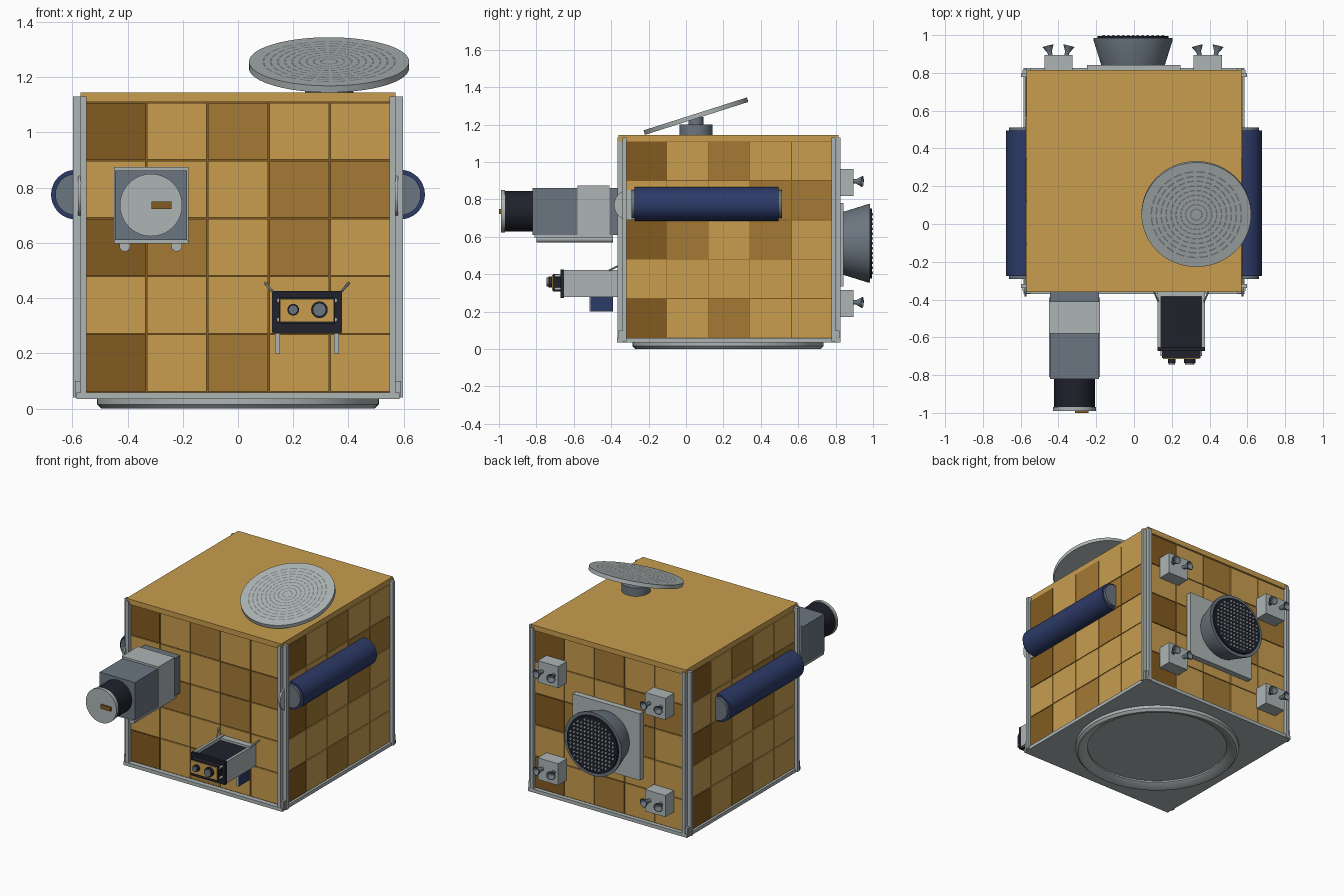
import bpy, bmesh, math
from mathutils import Vector, Matrix

cube = bpy.data.objects.get("Cube")
if cube:
    bpy.data.objects.remove(cube, do_unlink=True)


def material(name, r, g, b):
    m = bpy.data.materials.new(name)
    m.use_nodes = True
    m.diffuse_color = (r, g, b, 1)
    m.node_tree.nodes["Principled BSDF"].inputs["Base Color"].default_value = (r, g, b, 1)
    return m


GOLD = material("gold panel", .58, .34, .078)
BROWN = material("brown panel", .37, .195, .035)
DARK = material("dark brown panel", .225, .105, .014)
LIGHT = material("light grey metal", .42, .46, .46)
STEEL = material("steel grey", .2, .22, .225)
SLATE = material("slate grey", .147, .181, .216)
BLACK = material("black", .014, .015, .024)
BLUE = material("navy blue", .025, .042, .135)


def finish(name, bm, mats, smooth=False):
    bmesh.ops.recalc_face_normals(bm, faces=bm.faces)
    me = bpy.data.meshes.new(name)
    bm.to_mesh(me)
    bm.free()
    for m in mats:
        me.materials.append(m)
    ob = bpy.data.objects.new(name, me)
    bpy.context.collection.objects.link(ob)
    if smooth:
        bpy.ops.object.select_all(action='DESELECT')
        ob.select_set(True)
        bpy.context.view_layer.objects.active = ob
        bpy.ops.object.shade_smooth_by_angle(angle=math.radians(35))
    return ob


def add_box(bm, x, y, z, turn=None, index=0):
    """Add a box given by (min, max) pairs, optionally transformed."""
    centre = Vector([(a + b) / 2 for a, b in (x, y, z)])
    size = [b - a for a, b in (x, y, z)]
    mat = Matrix.Translation(centre) @ Matrix.Diagonal((*size, 1))
    verts = bmesh.ops.create_cube(bm, size=1, matrix=(turn or Matrix()) @ mat)["verts"]
    for f in {f for v in verts for f in v.link_faces}:
        f.material_index = index


def box(name, x, y, z, mat):
    bm = bmesh.new()
    add_box(bm, x, y, z)
    return finish(name, bm, [mat])


def lathe(name, profile, loc, axis, mats, segs=48, closed=False, rule=None):
    """Turn (radius, height) points round an axis through loc."""
    bm = bmesh.new()
    rings = [[bm.verts.new((r * math.cos(a), r * math.sin(a), h))
              for a in (2 * math.pi * i / segs for i in range(segs))] for r, h in profile]
    pairs = list(zip(rings, rings[1:])) + ([(rings[-1], rings[0])] if closed else [])
    for j, (lo, hi) in enumerate(pairs):
        for i in range(segs):
            k = (i + 1) % segs
            f = bm.faces.new((lo[i], lo[k], hi[k], hi[i]))
            f.material_index = rule(j, i) if rule else 0
    if not closed:
        bm.faces.new(rings[0])
        bm.faces.new(rings[-1])
    ob = finish(name, bm, mats, True)
    ob.location = loc
    ob.rotation_mode = 'QUATERNION'
    ob.rotation_quaternion = Vector((0, 0, 1)).rotation_difference(Vector(axis))
    return ob


def rod(name, a, b, r, mat, segs=32):
    d = Vector(b) - Vector(a)
    return lathe(name, [(r, 0), (r, d.length)], a, d, [mat], segs)


# Body core, lid and base
MID = .23
box("body_core", (-.568, .568), (MID - .568, MID + .568), (.04, 1.112), DARK)
box("lid", (-.57, .57), (-.36, .815), (1.11, 1.145), GOLD)
box("base_plate", (-.585, .585), (-.37, .825), (.035, .058), LIGHT)
lathe("base_ring", [(.51, .036), (.51, .015), (.495, 0), (.48, 0), (.435, .025), (.435, .036)],
      (0, .225, 0), (0, 0, 1), [LIGHT], 96, closed=True)

# Patchwork panels and corner strips, repeated on the four sides
PATTERN = ("DLMLL", "LLLLL", "DMLML", "LLLMM", "DLMLL")
GAP, W, H = .0025, .222, .21
for k, side in enumerate(("front", "left", "back", "right")):
    turn = Matrix.Translation((0, MID, 0)) @ Matrix.Rotation(k * math.pi / 2, 4, 'Z')
    bm = bmesh.new()
    for r, row in enumerate(PATTERN):
        for c, key in enumerate(row):
            u, z = -.555 + c * W, .06 + r * H
            add_box(bm, (u + GAP, u + W - GAP), (-.575, -.56), (z + GAP, z + H - GAP),
                    turn, "LMD".index(key))
    finish(side + "_panels", bm, [GOLD, BROWN, DARK])
    bm = bmesh.new()
    for s in (-1, 1):
        add_box(bm, sorted((s * .548, s * .57)), (-.597, -.565), (.04, 1.13), turn)
        add_box(bm, sorted((s * .56, s * .585)), (-.59, -.565), (.04, 1.0 / 10), turn)
    finish(side + "_corner_strips", bm, [LIGHT])

# Side tubes with end caps and round hinge discs
for s, side in ((1, "left"), (-1, "right")):
    x = s * .587
    rod(side + "_tube", (x, -.275, .775), (x, .495, .775), .09, BLUE, 48)
    rod(side + "_tube_caps", (x, -.292, .775), (x, .512, .775), .075, SLATE, 48)
    rod(side + "_hinge_disc", (s * .568, -.305, .77), (s * .58, -.305, .77), .08, LIGHT)

# Tilted dish with dashed slots in rings
radii = [(.03 + .026 * i + d, .0125) for i in reversed(range(9)) for d in (.004, -.004)]
tilt = math.atan2(.175, .55)
lathe("dish", [(.29, -.0125), (.29, .0125)] + radii, (.33, .053, 1.245),
      (0, -math.sin(tilt), math.cos(tilt)), [LIGHT, STEEL], 96,
      rule=lambda j, i: int(j >= 2 and j % 2 == 0 and i % 4 != 0))
rod("dish_post", (.33, .053, 1.14), (.33, .053, 1.2), .088, SLATE, 48)
rod("dish_joint", (.33, .053, 1.19), (.33, .053, 1.24), .04, SLATE)

# Front lens unit
CX, CZ = -.315, .737
box("lens_housing", (CX - .13, CX + .13), (-.82, -.34), (.61, .862), SLATE)
box("lens_collar", (CX - .135, CX + .135), (-.58, -.41), (.602, .875), LIGHT)
box("lens_tray", (CX - .135, CX + .135), (-.81, -.39), (.597, .611), LIGHT)
rod("lens_barrel", (CX, -.97, CZ), (CX, -.81, CZ), .108, BLACK, 48)
rod("lens_cap", (CX, -.99, CZ), (CX, -.968, CZ), .113, LIGHT, 48)
box("lens_label", (-.313, -.24), (-1, -.985), (.723, .75), DARK)
for x in (-.41, -.222):
    rod("lens_rail", (x, -.8, .589), (x, -.39, .589), .02, LIGHT, 24)

# Front control drawer
box("drawer_body", (.14, .36), (-.66, -.375), (.28, .4), BLACK)
box("drawer_flange", (.125, .375), (-.672, -.652), (.272, .425), BLACK)
box("drawer_nose", (.148, .352), (-.71, -.67), (.308, .402), BLACK)
box("drawer_face", (.153, .347), (-.716, -.708), (.313, .397), GOLD)
box("drawer_back", (.125, .375), (-.385, -.34), (.28, .415), LIGHT)
for x, r in ((.2, .021), (.295, .03)):
    rod("drawer_knob_rim", (x, -.735, .358), (x, -.71, .358), r, BLACK)
    rod("drawer_knob", (x, -.745, .358), (x, -.71, .358), r * .8, SLATE)
for s in (-1, 1):
    x = .25 + s * .117
    box("drawer_wall", (x - .009, x + .009), (-.652, -.34), (.278, .422), LIGHT)
    rod("drawer_brace", (x, -.42, .415), (.25 + s * .152, -.34, .456), .005, LIGHT, 8)
    leg = .25 + s * .107
    box("drawer_leg", (leg - .009, leg + .009), (-.51, -.39), (.2, .285), BLUE)
    box("drawer_leg_edge", (leg - .009, leg + .009), (-.516, -.51), (.2, .285), LIGHT)
    for z in (.322, .392):
        rod("drawer_pin", (.25 + s * .102, -.7, z), (.25 + s * .102, -.665, z), .008, LIGHT, 12)

# Rear speaker with dotted grille
SX, SZ = -.005, .565
box("speaker_plate", (-.25, .245), (.8, .843), (.335, .78), LIGHT)
lathe("speaker_cone", [(.168, 0), (.21, .135), (.21, .145), (.19, .145), (.185, .13)],
      (SX, .84, SZ), (0, 1, 0), [SLATE], 64)
rod("speaker_grille", (SX, .96, SZ), (SX, .994, SZ), .187, BLACK, 64)
bm = bmesh.new()
STEP = .026
for i in range(-7, 8):
    for j in range(-7, 8):
        if math.hypot(i, j) * STEP < .172:
            place = Matrix.Translation((SX + i * STEP, .996, SZ + j * STEP))
            bmesh.ops.create_cone(bm, cap_ends=True, segments=8, radius1=.0065, radius2=.0065,
                                  depth=.008, matrix=place @ Matrix.Rotation(math.pi / 2, 4, 'X'))
finish("speaker_dots", bm, [LIGHT])

# Rear thruster blocks, each with two flared nozzles
for x in (-.4, .39):
    for z in (.89, .243):
        box("thruster_block", (x - .075, x + .075), (.8, .895), (z - .072, z + .072), LIGHT)
        for s in (-1, 1):
            lathe("thruster_nozzle", [(.012, 0), (.012, .02), (.03, .055), (.026, .055), (.008, .03)],
                  (x + s * .042, .89, z + .008), (s * .25, 1, -.05), [SLATE], 24)
